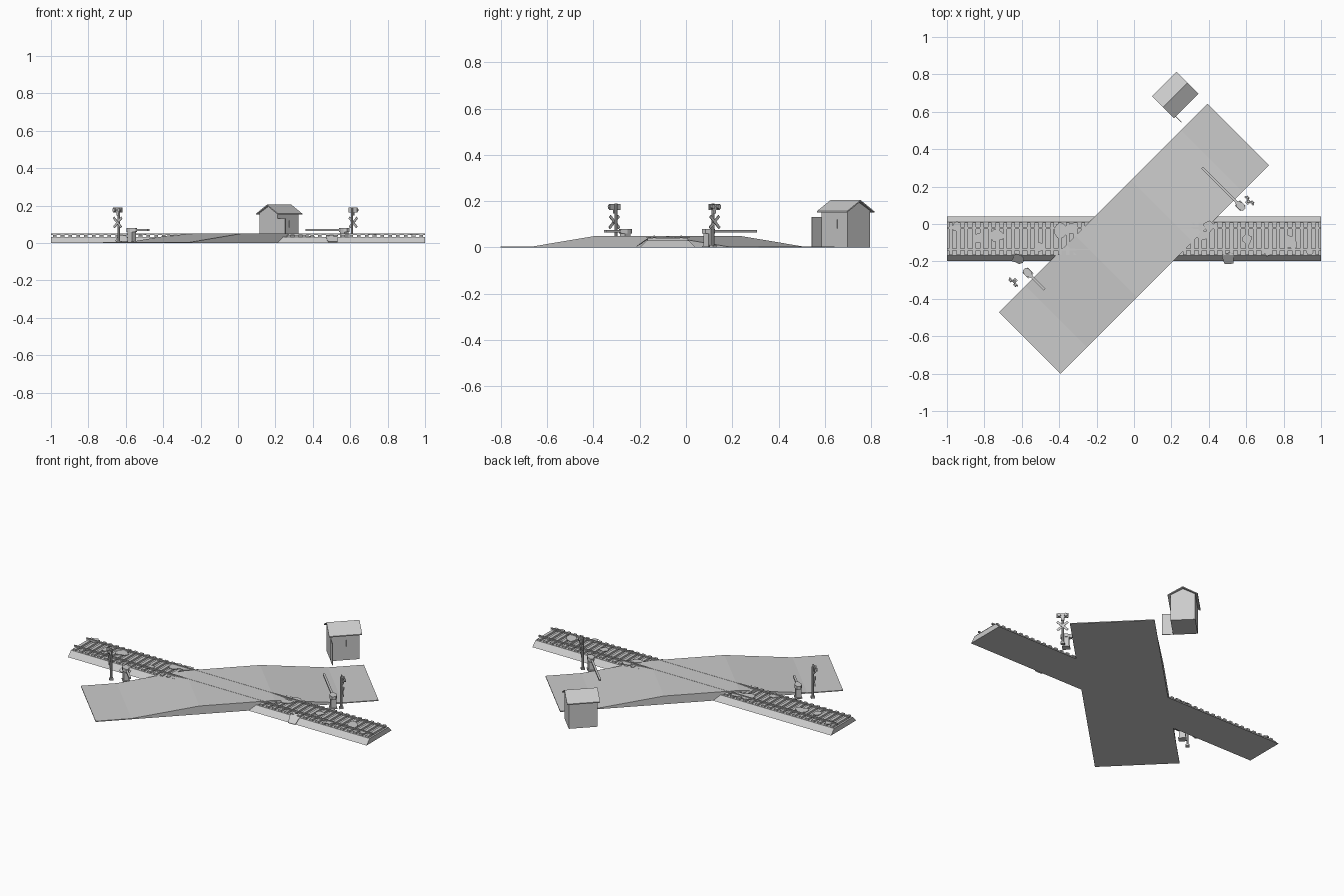
import bpy, bmesh, math, random
from mathutils import Matrix, Vector

if "Cube" in bpy.data.objects:
    bpy.data.objects.remove(bpy.data.objects["Cube"])

random.seed(4)
R45 = math.radians(45)
grey = bpy.data.materials.new("plain grey")
grey.diffuse_color = (0.6, 0.6, 0.6, 1)
grey.use_nodes = True
grey.node_tree.nodes["Principled BSDF"].inputs["Base Color"].default_value = grey.diffuse_color


def finish(name, bm, matrix=None):
    if matrix:
        bm.transform(matrix)
    bmesh.ops.recalc_face_normals(bm, faces=bm.faces)
    me = bpy.data.meshes.new(name)
    bm.to_mesh(me)
    bm.free()
    me.materials.append(grey)
    ob = bpy.data.objects.new(name, me)
    bpy.context.collection.objects.link(ob)
    return ob


def add_box(bm, c, size, rx=0):
    m = Matrix.Translation(c) @ Matrix.Rotation(rx, 4, 'X') @ Matrix.Diagonal((*size, 1))
    bmesh.ops.create_cube(bm, size=1, matrix=m)


def add_prism(bm, pts, offset):
    """Closed outline swept along an offset."""
    off = Vector(offset)
    a = [bm.verts.new(p) for p in pts]
    b = [bm.verts.new(Vector(p) + off) for p in pts]
    bm.faces.new(a)
    bm.faces.new(b[::-1])
    n = len(a)
    for i in range(n):
        bm.faces.new((a[i], b[i], b[(i + 1) % n], a[(i + 1) % n]))


def add_disc(bm, c, r, depth, axis='X', n=10):
    rot = Matrix.Rotation(math.pi / 2, 4, 'Y') if axis == 'X' else Matrix()
    bmesh.ops.create_cone(bm, cap_ends=True, segments=n, radius1=r, radius2=r,
                          depth=depth, matrix=Matrix.Translation(c) @ rot)


def place(x, y, turn=R45):
    return Matrix.Translation((x, y, 0)) @ Matrix.Rotation(turn, 4, 'Z')


# Road: humped strip laid diagonally over the track
bm = bmesh.new()
L, W, H, T = 0.788, 0.233, 0.050, 0.005
prof = [(-L, 0), (L, 0), (L, T), (0.588, T), (0.21, H), (-0.21, H), (-0.588, T), (-L, T)]
add_prism(bm, [(x, -W, z) for x, z in prof], (0, 2 * W, 0))
finish("road", bm, place(0, -0.079))

# Ballast bed with sloped shoulders
YC = -0.079
bm = bmesh.new()
add_prism(bm, [(-1, YC - 0.12, 0), (-1, YC + 0.12, 0), (-1, YC + 0.09, 0.031),
               (-1, YC - 0.09, 0.031)], (2, 0, 0))
finish("track_bed", bm)

# Sleepers
bm = bmesh.new()
for i in range(48):
    add_box(bm, (-0.98 + i * 1.96 / 47, YC, 0.036), (0.019, 0.176, 0.012))
finish("sleepers", bm)

# Rails: foot, web and head
bm = bmesh.new()
for s in (-1, 1):
    y = YC + s * 0.058
    add_box(bm, (0, y, 0.043), (2, 0.010, 0.002))
    add_box(bm, (0, y, 0.0455), (2, 0.003, 0.004))
    add_box(bm, (0, y, 0.049), (2, 0.006, 0.004))
finish("rails", bm)

# Ragged ground patches on the track: x, y, radius
patches = [(-0.95, -0.01, 0.03), (-0.83, -0.07, 0.03), (-0.73, -0.06, 0.04),
           (-0.505, -0.12, 0.03), (-0.39, -0.04, 0.045), (-0.33, -0.02, 0.04),
           (0.40, -0.01, 0.035), (0.37, -0.06, 0.035), (0.61, -0.08, 0.03),
           (0.72, -0.15, 0.025), (0.835, -0.10, 0.045), (0.94, -0.15, 0.025),
           (-0.62, -0.185, 0.035), (0.50, -0.185, 0.04)]
bm = bmesh.new()
for x, y, r in patches:
    pts = []
    for k in range(9):
        a = math.tau * k / 9
        q = r * random.uniform(0.6, 1.1)
        py = y + q * math.sin(a)
        # patches on the shoulder drape down the slope
        z = 0.043 if y > -0.17 else max(0.004, min(0.04, 0.04 + (py + 0.165) * 0.9))
        pts.append((x + q * math.cos(a), py, z))
    add_prism(bm, pts, (0, 0, 0.003))
finish("ground_patches", bm)

# Hut
hut = place(0.22, 0.69)
bm = bmesh.new()
A, B, E, P = 0.08, 0.068, 0.160, 0.196
add_prism(bm, [(-A, -B, 0), (-A, B, 0), (-A, B, E), (-A, 0, P), (-A, -B, E)], (2 * A, 0, 0))
finish("hut_walls", bm, hut)

bm = bmesh.new()
add_prism(bm, [(-0.092, -0.083, 0.151), (-0.092, 0, 0.199), (-0.092, 0.083, 0.151),
               (-0.092, 0.083, 0.157), (-0.092, 0, 0.205), (-0.092, -0.083, 0.157)],
          (0.184, 0, 0))
finish("hut_roof", bm, hut)

# Door swung wide open past the corner
bm = bmesh.new()
add_box(bm, (-A, -B - 0.030, 0.067), (0.004, 0.060, 0.130))
finish("hut_door", bm, hut)

# Narrow window plate in a side wall
bm = bmesh.new()
add_box(bm, (0.012, -B, 0.102), (0.012, 0.006, 0.038))
finish("hut_window", bm, hut)


# Crossing signal: pole, crossed boards and twin lamps, facing local -x
def signal(name, x, y, turn):
    m = place(x, y, turn)
    bm = bmesh.new()
    add_disc(bm, (0, 0, 0.095), 0.006, 0.19, 'Z', 8)
    add_box(bm, (0, 0, 0.005), (0.022, 0.022, 0.010))
    finish(name + "_pole", bm, m)
    bm = bmesh.new()
    for k, s in enumerate((-1, 1)):
        add_box(bm, (-0.008 - 0.003 * k, 0, 0.110), (0.003, 0.078, 0.013), s * math.radians(42))
    finish(name + "_cross_boards", bm, m)
    bm = bmesh.new()
    add_box(bm, (-0.008, 0, 0.176), (0.006, 0.064, 0.026))
    for s in (-1, 1):
        add_disc(bm, (-0.016, s * 0.018, 0.176), 0.010, 0.012)
    add_box(bm, (-0.006, 0, 0.155), (0.008, 0.018, 0.016))
    finish(name + "_lamps", bm, m)


signal("left_signal", -0.637, -0.303, R45)
signal("right_signal", 0.609, 0.117, R45 + math.pi)


# Barrier: machine housing, counterweight and arm along local +y
def barrier(name, x, y, turn, length):
    m = place(x, y, turn)
    bm = bmesh.new()
    add_box(bm, (0, 0, 0.030), (0.030, 0.034, 0.060))
    add_box(bm, (0, 0, 0.003), (0.040, 0.044, 0.006))
    finish(name + "_housing", bm, m)
    bm = bmesh.new()
    add_prism(bm, [(-0.010, -0.030, 0.060), (0.010, -0.030, 0.060), (0.019, -0.012, 0.060),
                   (0.019, 0.006, 0.060), (0.006, 0.032, 0.060), (-0.006, 0.032, 0.060),
                   (-0.019, 0.006, 0.060), (-0.019, -0.012, 0.060)], (0, 0, 0.020))
    finish(name + "_head", bm, m)
    bm = bmesh.new()
    add_box(bm, (0, length / 2, 0.070), (0.012, length, 0.010))
    finish(name + "_arm", bm, m)


barrier("right_barrier", 0.568, 0.098, R45, 0.288)
barrier("left_barrier", -0.567, -0.262, R45 + math.pi, 0.125)
